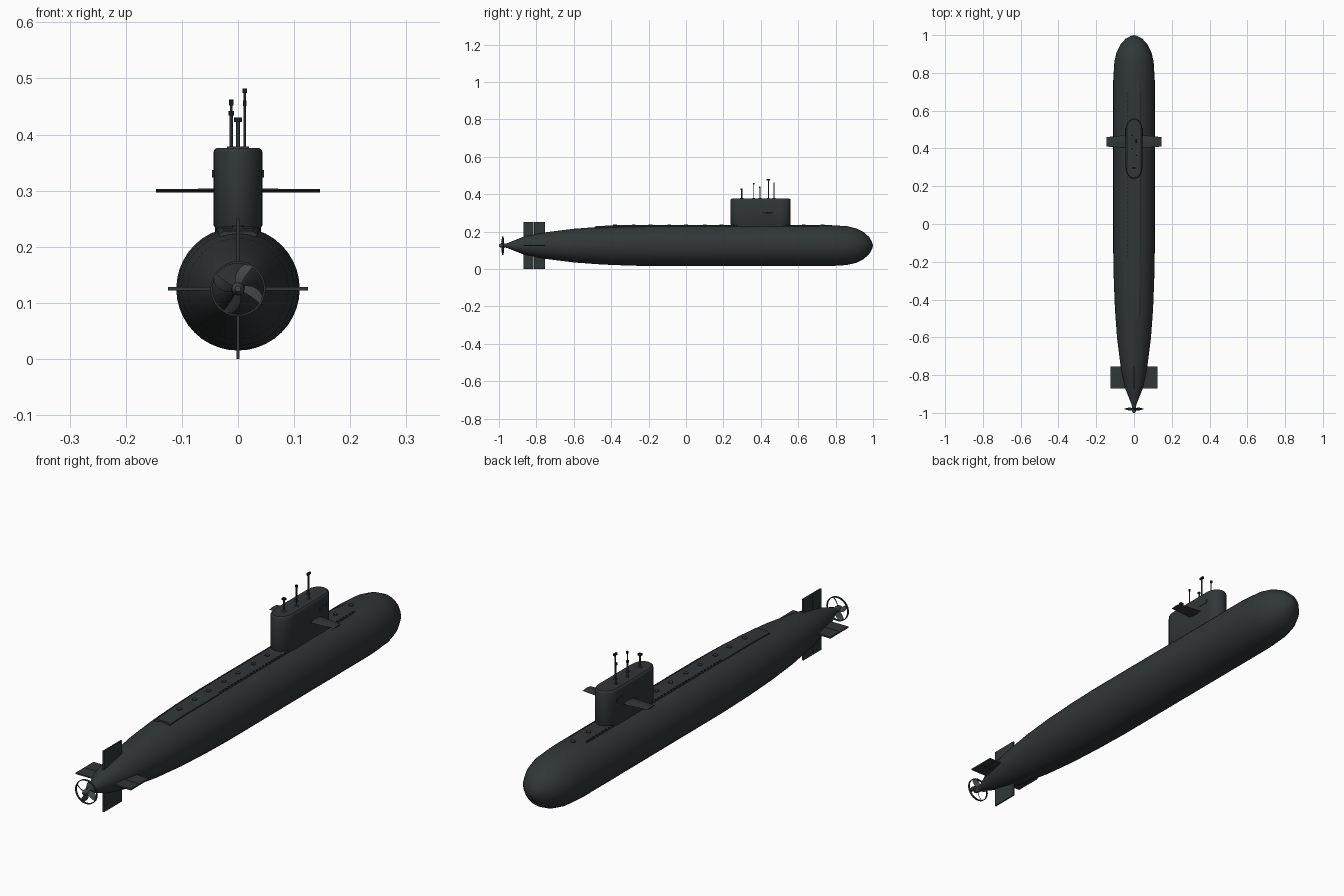
import bpy, bmesh, math
from mathutils import Matrix, Vector

if "Cube" in bpy.data.objects:
    bpy.data.objects.remove(bpy.data.objects["Cube"])

ZC = 0.125  # height of the hull axis


def material(name, c):
    m = bpy.data.materials.new(name)
    m.diffuse_color = (*c, 1)
    m.use_nodes = True
    m.node_tree.nodes["Principled BSDF"].inputs["Base Color"].default_value = m.diffuse_color
    return m


DARK = material("dark_hull", (0.03, 0.037, 0.039))
BLACK = material("black", (0.008, 0.009, 0.01))
STEEL = material("steel", (0.055, 0.062, 0.065))


def finish(bm, name, mat=DARK, smooth=True):
    bmesh.ops.recalc_face_normals(bm, faces=bm.faces)
    me = bpy.data.meshes.new(name)
    bm.to_mesh(me)
    bm.free()
    me.materials.append(mat)
    ob = bpy.data.objects.new(name, me)
    bpy.context.collection.objects.link(ob)
    if smooth:
        bpy.ops.object.select_all(action='DESELECT')
        bpy.context.view_layer.objects.active = ob
        ob.select_set(True)
        bpy.ops.object.shade_smooth_by_angle(angle=math.radians(35))
    return ob


def lathe(name, profile, n=40, mat=DARK, closed=False):
    """Revolve (y, radius) points about the hull axis."""
    bm = bmesh.new()
    vs = [bm.verts.new((r, y, ZC)) for y, r in profile]
    pairs = list(zip(vs, vs[1:])) + ([(vs[-1], vs[0])] if closed else [])
    es = [bm.edges.new(p) for p in pairs]
    bmesh.ops.spin(bm, geom=vs + es, cent=(0, 0, ZC), axis=(0, 1, 0),
                   angle=math.tau, steps=n, use_duplicate=False)
    bmesh.ops.remove_doubles(bm, verts=bm.verts, dist=1e-5)
    return finish(bm, name, mat)


def add_box(bm, c, s):
    bmesh.ops.create_cube(bm, size=1, matrix=Matrix.Translation(c) @ Matrix.Diagonal((*s, 1)))


def add_cyl(bm, x, y, z0, z1, r, n=12):
    bmesh.ops.create_cone(bm, cap_ends=True, segments=n, radius1=r, radius2=r, depth=z1 - z0,
                          matrix=Matrix.Translation((x, y, (z0 + z1) / 2)))


def loft(bm, rings):
    """Skin equal-length loops of points and cap both ends."""
    rs = [[bm.verts.new(p) for p in ring] for ring in rings]
    for a, b in zip(rs, rs[1:]):
        for i in range(len(a)):
            j = (i + 1) % len(a)
            bm.faces.new((a[i], a[j], b[j], b[i]))
    bm.faces.new(rs[0][::-1])
    bm.faces.new(rs[-1])


# Pressure hull
lathe("hull", [(-0.975, 0), (-0.975, 0.009), (-0.955, 0.013), (-0.87, 0.047), (-0.76, 0.070),
               (-0.6, 0.090), (-0.45, 0.101), (-0.3, 0.107), (-0.15, 0.11), (0.76, 0.11),
               (0.86, 0.104), (0.91, 0.092), (0.95, 0.072), (0.98, 0.045), (0.995, 0.018), (1.0, 0)])

# Deck casing, low with sloping sides and ends
bm = bmesh.new()
loft(bm, [[(-w, y, 0.21), (w, y, 0.21), (w, y, z - 0.006), (w * 0.75, y, z), (-w * 0.75, y, z), (-w, y, z - 0.006)]
          for y, w, z in [(-0.49, 0.034, 0.228), (-0.39, 0.036, 0.2335), (-0.25, 0.04, 0.236),
                          (0.68, 0.04, 0.236), (0.76, 0.034, 0.232)]])
finish(bm, "deck_casing", smooth=False)

# Flood slots along both casing edges
bm = bmesh.new()
for i in range(44):
    for s in (-1, 1):
        add_box(bm, (s * 0.0355, -0.17 + i * 0.02, 0.2325), (0.004, 0.011, 0.003))
finish(bm, "flood_slots", BLACK, False)

# Deck hatches
bm = bmesh.new()
for y in (-0.38, -0.28, -0.19, -0.09, 0.0, 0.1, 0.19, 0.63, 0.73):
    add_cyl(bm, 0, y, 0.225, 0.2385 if y > -0.3 else 0.2365, 0.01, 16)
finish(bm, "deck_hatches", DARK)


# Sail: stadium plan with a slightly rounded top edge
def stadium(w, y0, y1, z, n=10):
    l = w * 1.3
    pts = []
    for cy, a0, sgn in ((y1 - l, 0, 1), (y0 + l, math.pi, -1)):
        for i in range(n + 1):
            a = a0 + math.pi * i / n
            pts.append((w * math.cos(a), cy + l * math.sin(a), z))
    return pts


bm = bmesh.new()
loft(bm, [stadium(0.044 - d, 0.238 + d, 0.56 - d, z)
          for d, z in ((0.003, 0.222), (0.003, 0.234), (0, 0.239), (0, 0.368), (0.002, 0.373), (0.006, 0.376))])
finish(bm, "sail")

# Sail side windows and vents
bm = bmesh.new()
for s in (-1, 1):
    add_box(bm, (s * 0.0435, 0.487, 0.33), (0.006, 0.045, 0.014))
finish(bm, "sail_side_fairings", DARK, False)

# Sail planes
bm = bmesh.new()
for s in (-1, 1):
    loft(bm, [[(s * x, y0, 0.3), (s * x, (y0 + y1) / 2, 0.3 + t), (s * x, y1, 0.3), (s * x, (y0 + y1) / 2, 0.3 - t)]
              for x, y0, y1, t in ((0.03, 0.402, 0.472, 0.0035), (0.146, 0.41, 0.46, 0.003))])
finish(bm, "sail_planes", DARK, False)

# Masts: x, y, top, radius, head size
bm, heads = bmesh.new(), bmesh.new()
for x, y, top, r, hd in ((-0.012, 0.47, 0.462, 0.0022, (0.008, 0.007, 0.01)),
                         (0.012, 0.44, 0.482, 0.0025, (0.008, 0.02, 0.008)),
                         (-0.012, 0.395, 0.442, 0.0032, (0.009, 0.008, 0.008)),
                         (0.012, 0.362, 0.461, 0.0022, (0.006, 0.006, 0.01)),
                         (0.0, 0.297, 0.43, 0.0042, (0.014, 0.012, 0.008))):
    add_cyl(bm, x, y, 0.37, top - 0.004, r, 10)
    add_cyl(bm, x, y, 0.37, 0.379, r + 0.005, 14)
    add_box(heads, (x, y, top - hd[2] / 2), hd)
finish(bm, "masts", STEEL)
finish(heads, "mast_heads", BLACK, False)

# Cruciform stern fins, each a fixed part and a rudder with a hinge gap
bm = bmesh.new()
for k in range(4):
    rot = Matrix.Translation((0, 0, ZC)) @ Matrix.Rotation(k * math.pi / 2, 4, 'Y')
    for y0, y1 in ((-0.87, -0.816), (-0.814, -0.755)):
        m = rot @ Matrix.Translation((0.0725, (y0 + y1) / 2, 0)) @ Matrix.Diagonal((0.105, y1 - y0, 0.006, 1))
        bmesh.ops.create_cube(bm, size=1, matrix=m)
finish(bm, "stern_fins", DARK, False)

# Propeller hub and thin outer ring
lathe("propeller_hub", [(-0.955, 0), (-0.955, 0.009), (-0.975, 0.012), (-0.99, 0.011), (-1.0, 0.005), (-1.0, 0)], 20, STEEL)
lathe("propeller_ring", [(-0.983, 0.0455), (-0.983, 0.049), (-0.976, 0.049), (-0.976, 0.0455)], 36, DARK, True)

# Four swept, pitched propeller blades
bm = bmesh.new()
for k in range(4):
    rings = []
    for i in range(6):
        t = i / 5
        rad, ang = 0.008 + 0.039 * t, k * math.pi / 2 + math.pi / 2 - 0.45 * t
        chord, pitch = 0.008 + 0.004 * math.sin(math.pi * t), math.radians(50 - 20 * t)
        tan = Vector((-math.sin(ang), 0, math.cos(ang)))
        c = Vector((rad * math.cos(ang), -0.98, ZC + rad * math.sin(ang)))
        along = tan * math.cos(pitch) + Vector((0, math.sin(pitch), 0))
        across = Vector((0, math.cos(pitch), 0)) - tan * math.sin(pitch)
        rings.append([c + along * chord * a + across * 0.0012 * b
                      for a, b in ((-1, 0), (0, 1), (1, 0), (0, -1))])
    loft(bm, rings)
finish(bm, "propeller_blades", STEEL)
